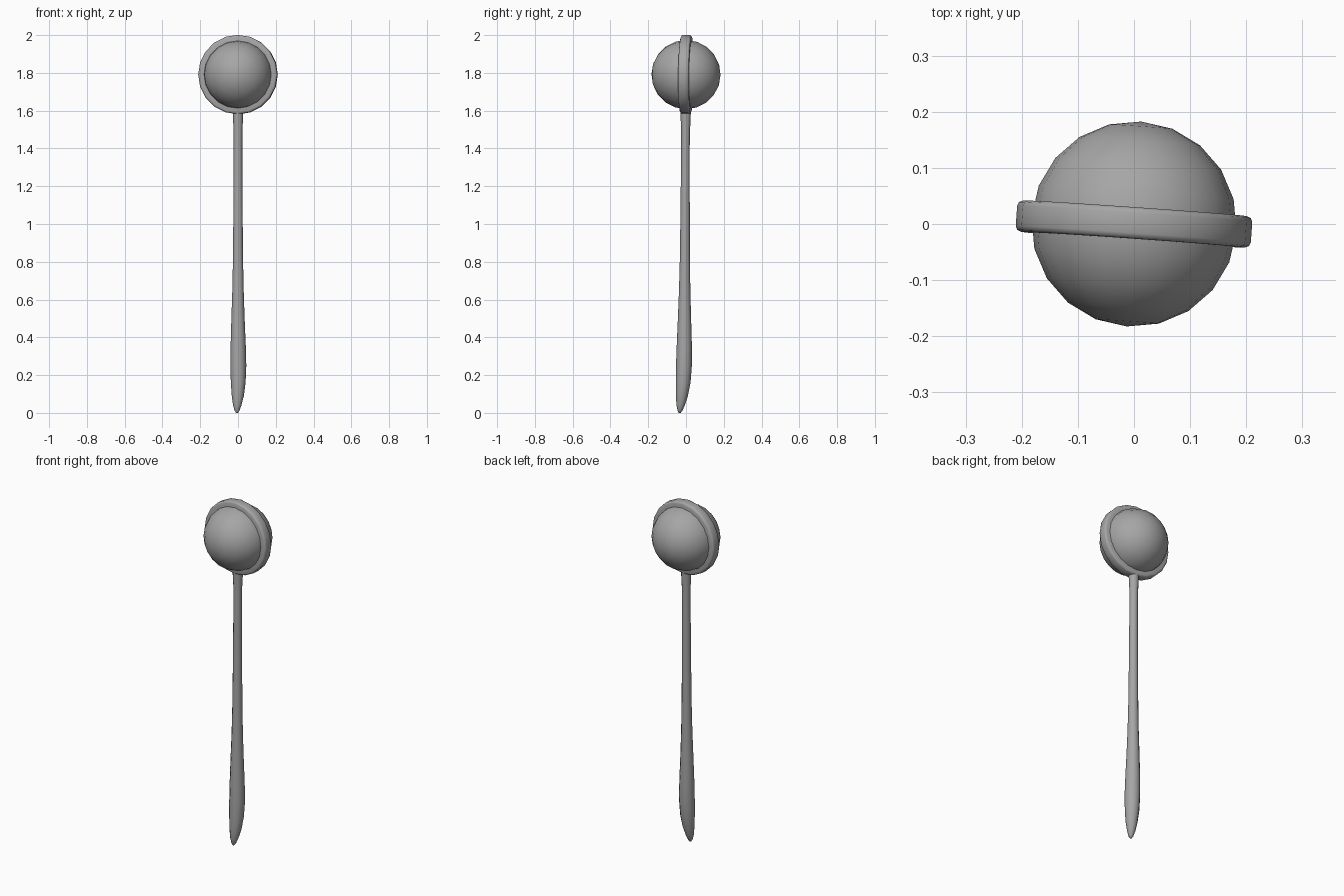
import bpy
import bmesh
from math import cos, sin, pi, radians
from mathutils import Matrix

if "Cube" in bpy.data.objects:
    bpy.data.objects.remove(bpy.data.objects["Cube"], do_unlink=True)

# Single plain grey
GREY = (0.38, 0.38, 0.38, 1)
grey = bpy.data.materials.new("plain_grey")
grey.use_nodes = True
grey.diffuse_color = GREY
grey.node_tree.nodes["Principled BSDF"].inputs["Base Color"].default_value = GREY

SIDES = 20
# The head is turned and leans a touch
HEAD = (Matrix.Translation((0, 0, 1.791)) @ Matrix.Rotation(radians(-4), 4, "Z")
        @ Matrix.Rotation(radians(-0.6), 4, "X"))


def finish(name, bm, angle, matrix=None):
    if matrix:
        bm.transform(matrix)
    bmesh.ops.recalc_face_normals(bm, faces=bm.faces)
    mesh = bpy.data.meshes.new(name)
    bm.to_mesh(mesh)
    bm.free()
    mesh.materials.append(grey)
    obj = bpy.data.objects.new(name, mesh)
    bpy.context.collection.objects.link(obj)
    bpy.ops.object.select_all(action="DESELECT")
    obj.select_set(True)
    bpy.context.view_layer.objects.active = obj
    bpy.ops.object.shade_smooth_by_angle(angle=radians(angle))
    return obj


def loft(bm, loops, sides, closed=False):
    """Skin a list of vertex loops; cap the ends unless closed."""
    pairs = list(zip(loops, loops[1:]))
    if closed:
        pairs.append((loops[-1], loops[0]))
    for a, b in pairs:
        for i in range(sides):
            j = (i + 1) % sides
            bm.faces.new((a[i], a[j], b[j], b[i]))
    if not closed:
        bm.faces.new(loops[0])
        bm.faces.new(loops[-1])


# Ball, with its poles facing front and back
bm = bmesh.new()
bmesh.ops.create_uvsphere(bm, u_segments=SIDES, v_segments=SIDES // 2, radius=0.183)
finish("ball", bm, 60, HEAD @ Matrix.Rotation(pi / 2, 4, "X"))

# Band round the ball, with rounded rims
bm = bmesh.new()
half, outer, inner = 0.028, 0.21, 0.165
profile = [(inner, -half), (0.2, -half), (0.207, -0.025), (outer, -0.018),
           (outer, 0.018), (0.207, 0.025), (0.2, half), (inner, half)]
loops = [[bm.verts.new((r * cos(2 * pi * i / SIDES), y, r * sin(2 * pi * i / SIDES)))
          for i in range(SIDES)] for r, y in profile]
loft(bm, loops, SIDES, closed=True)
finish("band", bm, 50, HEAD)

# Handle: height, centre x, centre y, radius
stations = [(0.0, -0.006, -0.033, 0.005), (0.012, -0.005, -0.032, 0.013),
            (0.04, -0.004, -0.028, 0.022), (0.09, -0.001, -0.022, 0.032),
            (0.16, 0.001, -0.015, 0.039), (0.25, 0.002, -0.011, 0.042),
            (0.36, 0.001, -0.009, 0.040), (0.5, 0, -0.008, 0.035),
            (0.65, 0, -0.007, 0.030), (0.8, 0, -0.006, 0.027),
            (1.0, 0, -0.005, 0.025), (1.4, 0, -0.003, 0.0225),
            (1.5, 0, -0.002, 0.0235), (1.56, 0, -0.002, 0.0265),
            (1.605, 0, -0.002, 0.028)]
bm = bmesh.new()
n = 12
loops = [[bm.verts.new((cx + r * cos(2 * pi * i / n), cy + r * sin(2 * pi * i / n), z))
          for i in range(n)] for z, cx, cy, r in stations]
loft(bm, loops, n)
finish("handle", bm, 60)
